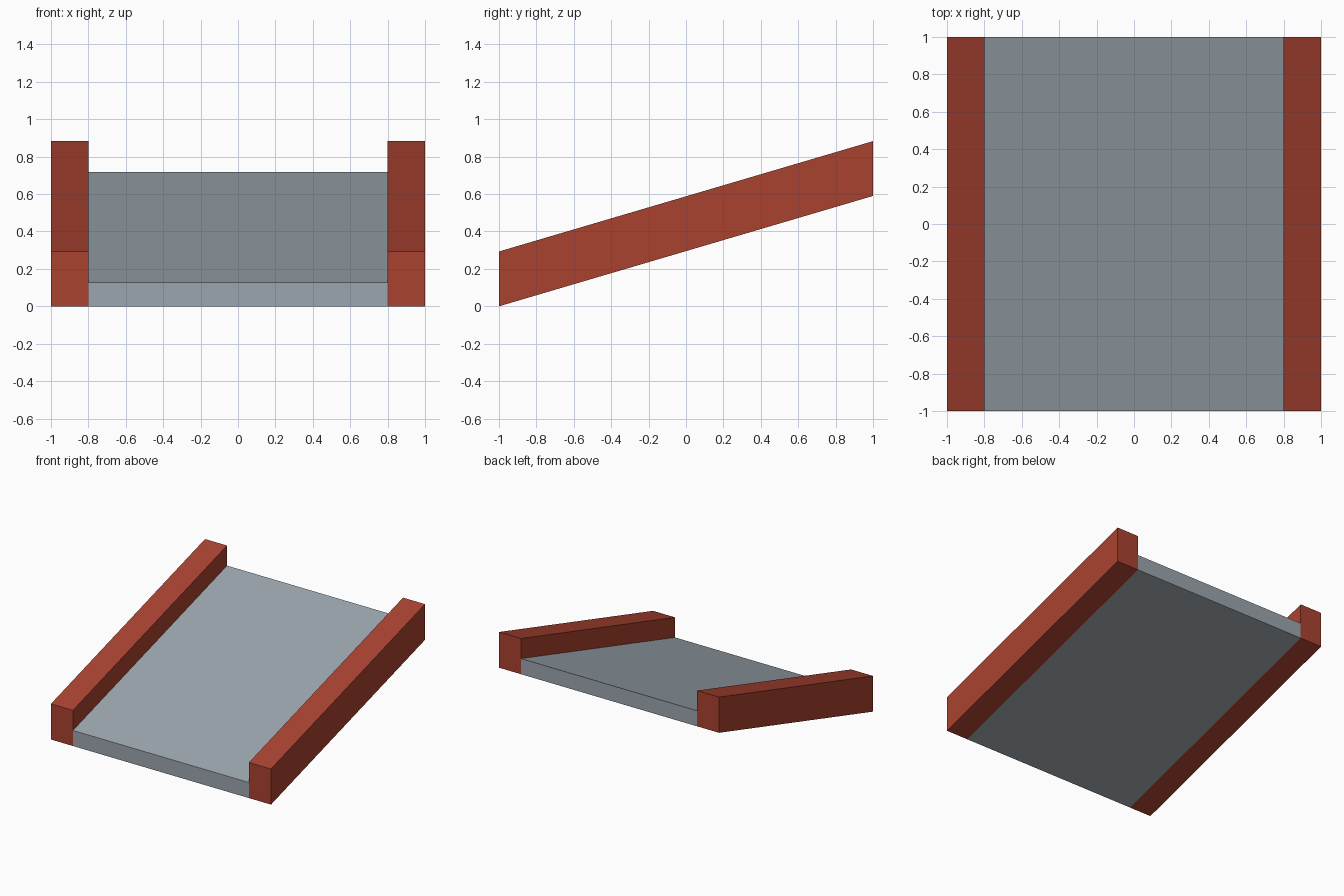
import bpy, bmesh

if "Cube" in bpy.data.objects:
    bpy.data.objects.remove(bpy.data.objects["Cube"])

RISE = 0.59  # height gained from front to back


def material(name, rgb):
    m = bpy.data.materials.new(name)
    m.diffuse_color = (*rgb, 1)
    m.use_nodes = True
    m.node_tree.nodes["Principled BSDF"].inputs["Base Color"].default_value = m.diffuse_color
    return m


def sloped_bar(name, x0, x1, height, mat):
    # parallelogram side profile, extruded across the width
    bm = bmesh.new()
    profile = [(-1, 0), (1, RISE), (1, RISE + height), (-1, height)]
    face = bm.faces.new([bm.verts.new((x0, y, z)) for y, z in profile])
    ext = bmesh.ops.extrude_face_region(bm, geom=[face])
    verts = [g for g in ext["geom"] if isinstance(g, bmesh.types.BMVert)]
    bmesh.ops.translate(bm, verts=verts, vec=(x1 - x0, 0, 0))
    bmesh.ops.recalc_face_normals(bm, faces=bm.faces)
    mesh = bpy.data.meshes.new(name)
    bm.to_mesh(mesh)
    bm.free()
    mesh.materials.append(mat)
    obj = bpy.data.objects.new(name, mesh)
    bpy.context.collection.objects.link(obj)


red = material("rail_red", (0.40, 0.055, 0.03))
grey = material("deck_grey", (0.33, 0.38, 0.42))

# ramp deck between the rails
sloped_bar("ramp_deck", -0.8, 0.8, 0.128, grey)

# raised side rails
sloped_bar("left_rail", -1.0, -0.8, 0.293, red)
sloped_bar("right_rail", 0.8, 1.0, 0.293, red)
